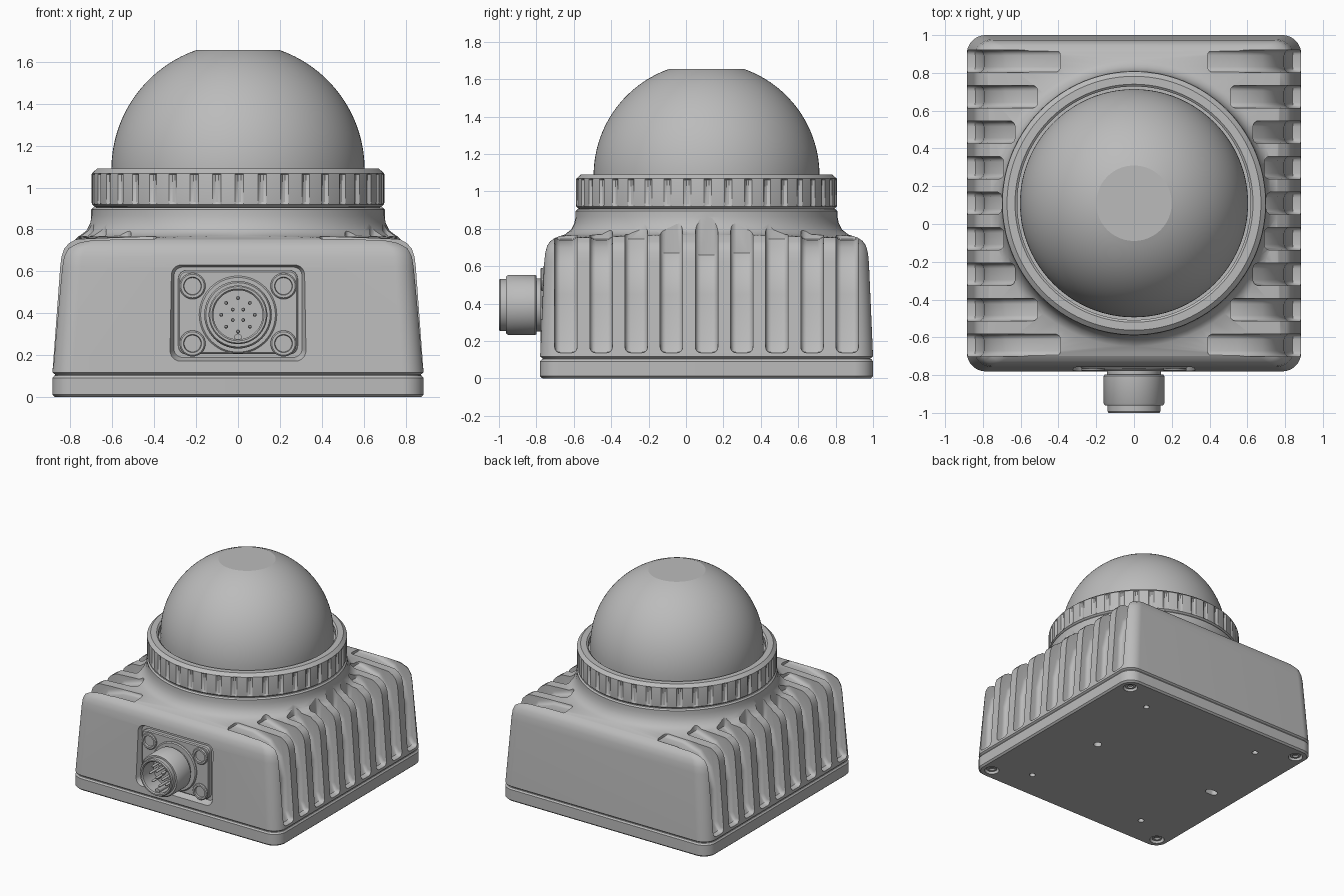
import bpy, bmesh
from math import pi, sin, cos, radians
from mathutils import Matrix

cube = bpy.data.objects.get("Cube")
if cube:
    bpy.data.objects.remove(cube, do_unlink=True)

grey = bpy.data.materials.new("plain grey")
grey.use_nodes = True
GREY = (0.5, 0.5, 0.5, 1)
grey.diffuse_color = GREY
grey.node_tree.nodes["Principled BSDF"].inputs["Base Color"].default_value = GREY

CY = 0.11                                   # housing centre in y
UP = Matrix.Translation((0, CY, 0))
FRONT = Matrix.Rotation(pi / 2, 4, "X")     # local z points to -y, local y points up


def finish(bm, name, matrix, angle=35):
    bmesh.ops.remove_doubles(bm, verts=bm.verts, dist=1e-5)
    bmesh.ops.recalc_face_normals(bm, faces=bm.faces)
    bm.transform(matrix)
    mesh = bpy.data.meshes.new(name)
    bm.to_mesh(mesh)
    bm.free()
    mesh.materials.append(grey)
    obj = bpy.data.objects.new(name, mesh)
    bpy.context.collection.objects.link(obj)
    smooth(obj, angle)
    return obj


def smooth(obj, angle=35):
    bpy.ops.object.select_all(action="DESELECT")
    obj.select_set(True)
    bpy.context.view_layer.objects.active = obj
    bpy.ops.object.shade_smooth_by_angle(angle=radians(angle))


def skin(name, rings, matrix, angle=35):
    """Bridge rings of equal length and cap both ends."""
    bm = bmesh.new()
    loops = [[bm.verts.new(p) for p in ring] for ring in rings]
    n = len(loops[0])
    for a, b in zip(loops, loops[1:]):
        for i in range(n):
            j = (i + 1) % n
            bm.faces.new((a[i], a[j], b[j], b[i]))
    bm.faces.new(loops[0])
    bm.faces.new(loops[-1])
    return finish(bm, name, matrix, angle)


def rounded(hx, hy, r, z, seg=16):
    """Rounded rectangle outline; a circle when r equals both half sizes."""
    pts = []
    for q, (sx, sy) in enumerate(((1, 1), (-1, 1), (-1, -1), (1, -1))):
        for k in range(seg + 1):
            a = (q + k / seg) * pi / 2
            pts.append((sx * (hx - r) + r * cos(a), sy * (hy - r) + r * sin(a), z))
    return pts


def block(name, sizes, matrix):
    return skin(name, [rounded(*s) for s in sizes], matrix)


def lathe(name, profile, matrix, n=64, angle=35):
    rings = [[(r * cos(2 * pi * i / n), r * sin(2 * pi * i / n), z) for i in range(n)]
             for r, z in profile]
    return skin(name, rings, matrix, angle)


def cut(target, cutters):
    for c in cutters:
        c.hide_render = True
        mod = target.modifiers.new("cut", "BOOLEAN")
        mod.object = c
        mod.solver = "EXACT"
        bpy.context.view_layer.objects.active = target
        bpy.ops.object.modifier_apply(modifier=mod.name)
        bpy.data.objects.remove(c, do_unlink=True)
    smooth(target)


# Housing: tapered box flowing into the round neck
housing = block("housing", [
    (0.872, 0.877, 0.095, 0.095), (0.872, 0.877, 0.095, 0.108),
    (0.885, 0.89, 0.1, 0.118), (0.848, 0.868, 0.1, 0.62),
    (0.842, 0.863, 0.1, 0.67), (0.828, 0.852, 0.1, 0.71),
    (0.805, 0.835, 0.11, 0.735), (0.775, 0.81, 0.12, 0.752),
    (0.758, 0.758, 0.758, 0.77), (0.725, 0.725, 0.725, 0.795),
    (0.707, 0.707, 0.707, 0.83), (0.7, 0.7, 0.7, 0.865),
    (0.7, 0.7, 0.7, 0.895), (0.69, 0.69, 0.69, 0.905),
    (0.67, 0.67, 0.67, 0.905), (0.67, 0.67, 0.67, 0.93)], UP)

# Cooling slots on both sides, running up onto the deck
FLOOR = [(1.0, 0.13), (0.84, 0.14), (0.805, 0.2), (0.795, 0.45),
         (0.76, 0.6), (0.68, 0.7), (0.55, 0.74)]
INNER = [0.7, 0.69, 0.63, 0.51, 0.39]


def slot(side, k):
    x_in = INNER[abs(k)]
    path = [p for p in FLOOR if p[0] > x_in + 0.03]
    xl, zl = path[-1]
    path += [(x_in, min(0.745, zl + xl - x_in)), (x_in, 1.0), (1.0, 1.0)]
    bm = bmesh.new()
    face = bm.faces.new([bm.verts.new((side * x, -0.06, z)) for x, z in path])
    ext = bmesh.ops.extrude_face_region(bm, geom=[face])["geom"]
    bmesh.ops.translate(bm, vec=(0, 0.12, 0),
                        verts=[v for v in ext if isinstance(v, bmesh.types.BMVert)])
    rims = [e for e in bm.edges if abs(e.verts[0].co.y - e.verts[1].co.y) < 0.01]
    bmesh.ops.bevel(bm, geom=rims, offset=0.03, segments=4, profile=0.5, affect="EDGES")
    return finish(bm, "slot_cutter", Matrix.Translation((0, CY + 0.188 * k, 0)))


cutters = [slot(s, k) for s in (1, -1) for k in range(-4, 5)]

# Recess for the connector in the front wall
PORT = FRONT @ Matrix.Translation((0, 0.405, 0))
cutters.append(block("recess_cutter", [(0.305, 0.215, 0.04, 0.73), (0.31, 0.22, 0.045, 0.74),
                                       (0.33, 0.238, 0.055, 0.79), (0.33, 0.238, 0.055, 0.9)], PORT))
cut(housing, cutters)

# Base plate with mounting holes
base = block("base_plate", [(0.872, 0.877, 0.09, 0), (0.885, 0.89, 0.1, 0.012),
                            (0.885, 0.89, 0.1, 0.092), (0.876, 0.881, 0.095, 0.103)], UP)
corners = [(sx, sy) for sx in (1, -1) for sy in (1, -1)]
holes = []
for sx, sy in corners:
    at = UP @ Matrix.Translation((sx * 0.79, sy * 0.79, 0))
    holes.append(lathe("hole_cutter", [(0.055, -0.02), (0.05, 0.02), (0.045, 0.035)], at, 32))
    at = UP @ Matrix.Translation((sx * 0.52, sy * 0.65, 0))
    holes.append(lathe("hole_cutter", [(0.022, -0.02), (0.022, 0.05)], at, 24))
holes.append(lathe("hole_cutter", [(0.03, -0.02), (0.03, 0.05)],
                   UP @ Matrix.Translation((0.44, 0, 0)), 24))
holes.append(block("hole_cutter", [(0.05, 0.028, 0.028, -0.02), (0.05, 0.028, 0.028, 0.05)],
                   UP @ Matrix.Translation((-0.65, 0, 0))))
cut(base, holes)
for sx, sy in corners:
    lathe("base_screw", [(0.022, 0.025), (0.022, 0.012), (0.038, 0.012), (0.038, 0.04)],
          UP @ Matrix.Translation((sx * 0.79, sy * 0.79, 0)), 32)

# Clamping ring with shallow grip flutes
N = 320
rings = []
for r, z, depth in [(0.66, 0.9, 0), (0.685, 0.908, 0), (0.697, 0.92, 0), (0.698, 0.93, 0.011),
                    (0.698, 1.062, 0.011), (0.697, 1.068, 0), (0.672, 1.09, 0),
                    (0.63, 1.09, 0), (0.618, 1.08, 0), (0.618, 1.04, 0)]:
    ring = []
    for i in range(N):
        a, rr = 2 * pi * i / N, r - (depth if i % 8 < 2 else 0)
        ring.append((rr * cos(a), rr * sin(a), z))
    rings.append(ring)
skin("clamp_ring", rings, UP, 30)

# Dome with a flat top
arc = [radians(70.7) * i / 28 for i in range(29)]
lathe("dome", [(0.604, 1.0)] + [(0.604 * cos(a), 1.085 + 0.604 * sin(a)) for a in arc],
      UP, 128, 10)

# Connector plate and its four cup screws
block("connector_plate", [(0.285, 0.2, 0.04, 0.72), (0.285, 0.2, 0.04, 0.757),
                          (0.278, 0.193, 0.035, 0.764)], PORT)
for sx, sy in corners:
    lathe("plate_screw", [(0.062, 0.75), (0.062, 0.772), (0.056, 0.778),
                          (0.043, 0.778), (0.04, 0.765)],
          FRONT @ Matrix.Translation((sx * 0.217, 0.393 + sy * 0.137, 0)), 32)

# Round connector shell, key and pins
PLUG = FRONT @ Matrix.Translation((0, 0.393, 0))
lathe("connector_shell", [
    (0.185, 0.75), (0.185, 0.77), (0.178, 0.777), (0.142, 0.777), (0.142, 0.798),
    (0.155, 0.798), (0.161, 0.806), (0.161, 0.95), (0.153, 0.962), (0.14, 0.962),
    (0.14, 0.992), (0.134, 1.0), (0.124, 1.0), (0.117, 0.992), (0.117, 0.86)], PLUG, 96)
lathe("connector_key", [(0.018, 0.85), (0.018, 0.98)],
      PLUG @ Matrix.Translation((0, -0.108, 0)), 20)
for count, radius, start in ((8, 0.08, pi / 2), (4, 0.035, pi / 4)):
    for i in range(count):
        a = start + 2 * pi * i / count
        lathe("connector_pin", [(0.009, 0.85), (0.009, 0.955), (0.005, 0.962)],
              PLUG @ Matrix.Translation((radius * cos(a), radius * sin(a), 0)), 12)
